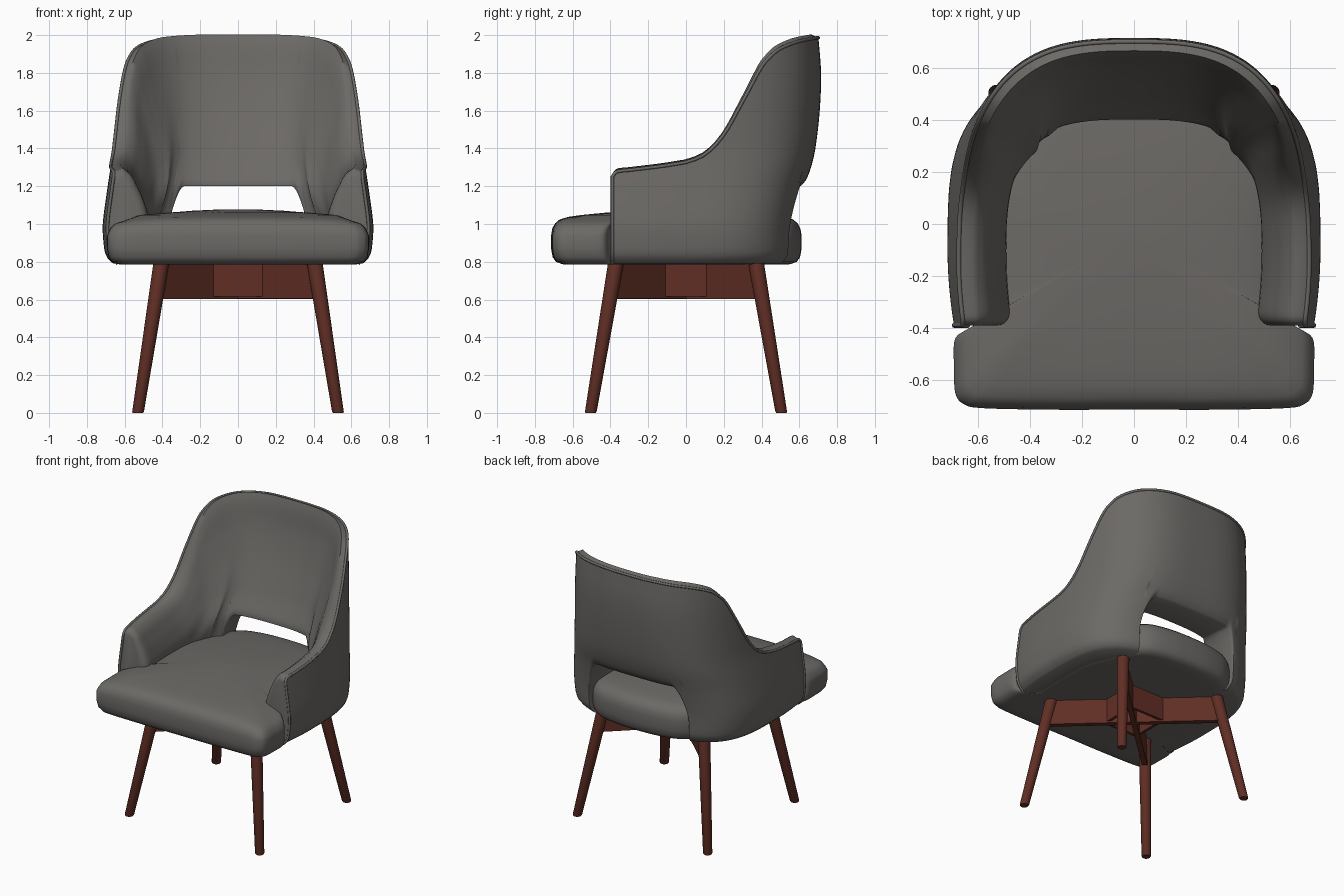
import bpy, bmesh, math
from mathutils import Vector

if "Cube" in bpy.data.objects:
    bpy.data.objects.remove(bpy.data.objects["Cube"])


def material(name, rgb):
    m = bpy.data.materials.new(name)
    m.diffuse_color = (*rgb, 1)
    m.use_nodes = True
    m.node_tree.nodes["Principled BSDF"].inputs["Base Color"].default_value = m.diffuse_color
    return m


GREY = material("grey_fabric", (0.15, 0.142, 0.133))
WOOD = material("red_brown_wood", (0.118, 0.028, 0.018))


def finish(bm, name, mat, mirror=False, angle=40):
    bmesh.ops.recalc_face_normals(bm, faces=bm.faces)
    me = bpy.data.meshes.new(name)
    bm.to_mesh(me)
    bm.free()
    ob = bpy.data.objects.new(name, me)
    bpy.context.collection.objects.link(ob)
    me.materials.append(mat)
    bpy.ops.object.select_all(action='DESELECT')
    ob.select_set(True)
    bpy.context.view_layer.objects.active = ob
    bpy.ops.object.shade_smooth_by_angle(angle=math.radians(angle))
    if mirror:
        ob.modifiers.new("mirror", 'MIRROR')
    return ob


def interp(tab, x):
    """Smooth interpolation through (x, value) pairs."""
    if x <= tab[0][0]:
        return tab[0][1]
    if x >= tab[-1][0]:
        return tab[-1][1]
    i = max(k for k in range(len(tab) - 1) if tab[k][0] <= x)

    def slope(k):
        a, b = tab[max(k - 1, 0)], tab[min(k + 1, len(tab) - 1)]
        return (b[1] - a[1]) / (b[0] - a[0])
    h = tab[i + 1][0] - tab[i][0]
    t = (x - tab[i][0]) / h
    return ((2*t**3 - 3*t**2 + 1) * tab[i][1] + (t**3 - 2*t**2 + t) * h * slope(i)
            + (3*t**2 - 2*t**3) * tab[i + 1][1] + (t**3 - t**2) * h * slope(i + 1))


def bridge(bm, rows, closed):
    n = len(rows[0])
    for a, b in zip(rows, rows[1:]):
        for j in range(n if closed else n - 1):
            k = (j + 1) % n
            bm.faces.new((a[j], a[k], b[k], b[j]))


# ---- wrap-around shell: arms and back in one, open at the lower back ----
HALF_W = [(.79, .68), (.84, .702), (.9, .712), (1.0, .716), (1.2, .69), (1.3, .675), (1.4, .663), (1.7, .656), (2, .65)]
BACK_Y = [(.79, .555), (.84, .57), (1.0, .582), (1.2, .627), (1.3, .662), (1.4, .685), (1.6, .708), (1.8, .715), (2, .70)]
SQUARE = [(.79, 3.4), (1.1, 3.35), (1.6, 3.0), (2, 2.9)]
RIM_Z = [(-.39, 1.25), (-.37, 1.275), (-.3, 1.285), (-.1, 1.31), (0, 1.33), (.1, 1.375), (.2, 1.48),
         (.3, 1.65), (.4, 1.83), (.45, 1.885), (.5, 1.925), (.6, 1.965), (.7, 1.986)]
THICK_BACK = [(0, .20), (.2, .215), (.34, .235), (.5, .20), (.67, .145), (.85, .09), (.95, .06), (1, .035)]
THICK_ARM = [(0, .22), (.5, .22), (.7, .18), (.85, .135), (.94, .10), (1, .05)]
Y0 = -.1


def outer(u, z):
    """Point and outward normal; u < 0 is the straight arm, u >= 0 the curved back."""
    w, b, n = interp(HALF_W, z), interp(BACK_Y, z) - Y0, interp(SQUARE, z)
    if u < 0:
        return Vector((w * (1 - .035 * (u / .29) ** 2), Y0 + u)), Vector((1, 0))
    c, s = max(math.cos(u), 0), math.sin(u)
    x, y = w * c ** (2 / n), b * s ** (2 / n)
    if u > math.pi / 2 - 1e-6:
        x = 0
    nrm = Vector((x ** (n - 1) / w ** n, y ** (n - 1) / b ** n)).normalized()
    bulge = 1 + .36 * nrm.x * nrm.y       # thicker padding in the corners
    return Vector((x, y + Y0)), Vector((nrm.x ** 1.4, nrm.y)).normalized() * bulge


OPEN_X, OPEN_R = .40, .085
stations = [-.29, -.287, -.28, -.27, -.255, -.235, -.2, -.15, -.1, -.05]
stations += [math.pi / 2 * i / 44 for i in range(45)]
for i in range(15):
    x = OPEN_X - OPEN_R * (1 - math.cos(math.pi / 2 * i / 14))
    stations.append(math.acos((x / interp(HALF_W, 1.1)) ** (interp(SQUARE, 1.1) / 2)))
stations.sort()
levels = [0, .015, .035, .06, .1] + [.1 + .9 * i / 18 for i in range(1, 18)] + [.975, 1]

bm = bmesh.new()
rows, rim = [], []
for u in stations:
    z_top = interp(RIM_Z, outer(u, 1.7)[0].y)
    q = min(max((OPEN_X - outer(u, 1.1)[0].x) / OPEN_R, 0), 1)
    z_bot = .79 + .41 * math.sqrt(1 - (1 - q) ** 2)
    front = min((u + .29) / .06, 1)
    slim = .75 + .25 * math.sqrt(max(0, 1 - (1 - front) ** 2)) if u < 0 else 1
    arm = min(max((1.85 - z_top) / .5, 0), 1)
    arm = arm * arm * (3 - 2 * arm)
    out, inn = [], []
    for s in levels:
        z = z_bot + (z_top - z_bot) * s
        p, nrm = outer(u, z)
        soft = .02 * max(0, 1 - (z - z_bot) / .05) ** 2
        f = (z - .79) / (z_top - .79)
        th = (interp(THICK_BACK, f) * (1 - arm) + interp(THICK_ARM, f) * arm) * slim
        a, b = p - nrm * soft, p - nrm * (th - soft * .5)
        if u > math.pi / 2 - 1e-6:
            a.x = b.x = 0
        puff = .016 * max(0, (s - .85) / .15)
        out.append(bm.verts.new((a.x, a.y, z)))
        inn.append(bm.verts.new((b.x, b.y, z + puff)))
    rows.append(out + inn[::-1])
    if u == stations[0]:
        rim += [v.co.copy() for v in out[:-1]]
    rim.append(out[-1].co.copy())
bridge(bm, rows, True)
bm.faces.new(rows[0])
finish(bm, "back_and_arms_shell", GREY, mirror=True, angle=60)

# ---- piping along the rim and the arm fronts ----
cu = bpy.data.curves.new("rim_piping", 'CURVE')
cu.dimensions = '3D'
cu.bevel_depth, cu.bevel_resolution = .009, 2
path = rim + [Vector((-p.x, p.y, p.z)) for p in rim[-2::-1]]
sp = cu.splines.new('POLY')
sp.points.add(len(path) - 1)
for pt, p in zip(sp.points, path):
    pt.co = (*p, 1)
cu.materials.append(GREY)
bpy.context.collection.objects.link(bpy.data.objects.new("rim_piping", cu))

# ---- seat cushion: T-shaped outline, domed top ----
half = [(0, -.713), (.3, -.714), (.58, -.708), (.655, -.692), (.687, -.65), (.692, -.55), (.692, -.46), (.675, -.425),
        (.63, -.40), (.59, -.32), (.585, .1), (.53, .3), (.46, .43), (.39, .52), (.3, .575), (.15, .605), (0, .612)]
xs = [(i, p[0]) for i, p in enumerate(half)]
ys = [(i, p[1]) for i, p in enumerate(half)]
SUB = 5
fine = [(interp(xs, i / SUB), interp(ys, i / SUB)) for i in range((len(half) - 1) * SUB + 1)]
outline = fine + [(-x, y) for x, y in fine[-2:0:-1]]
rings = [(.12, .785), (.06, .787), (.025, .80), (.008, .825), (0, .87), (0, .94), (.006, .975), (.02, 1.003),
         (.045, 1.024), (.09, 1.038), (.16, 1.048), (.28, 1.06), (.42, 1.07), (.56, 1.076)]
bm = bmesh.new()
rows = []
for d, z in rings:
    rows.append([])
    for x, y in outline:
        drop = .02 * (abs(x) / .69) ** 4 if z > .96 and d < .1 else 0
        v = Vector((x, y + .05))
        v = v.lerp(v.normalized() * .64, min(1, max(0, (d - .12) / .4)))
        rows[-1].append(bm.verts.new((v.x * (1 - d / .69), -.05 + v.y * (1 - d / .66), z - drop)))
bridge(bm, rows, True)
for row, z in ((rows[0], .785), (rows[-1], 1.078)):
    c = bm.verts.new((0, -.05, z))
    for j in range(len(row)):
        bm.faces.new((row[j], row[(j + 1) % len(row)], c))
finish(bm, "seat_cushion", GREY, angle=80)

# ---- four tapered, splayed legs ----
for sx, sn in ((1, "right"), (-1, "left")):
    for sy, fn in ((-1, "front"), (1, "back")):
        bm = bmesh.new()
        ends = []
        for x, y, z, r in ((.53, .505, 0, .027), (.529, .504, .006, .031), (.405, .37, .80, .042)):
            ends.append([bm.verts.new((sx * x + r * math.cos(a), sy * y + r * math.sin(a), z))
                         for a in (2 * math.pi * k / 24 for k in range(24))])
        bridge(bm, ends, True)
        bm.faces.new(ends[0])
        bm.faces.new(ends[-1])
        finish(bm, f"{fn}_{sn}_leg", WOOD)


def box(name, size, loc, rot=0):
    bm = bmesh.new()
    bmesh.ops.create_cube(bm, size=1)
    for v in bm.verts:
        v.co = Vector(a * b for a, b in zip(v.co, size))
    ob = finish(bm, name, WOOD, angle=30)
    ob.location, ob.rotation_euler = loc, (0, 0, rot)


# ---- crossed under-frame with square centre collar ----
ang = math.atan2(.385, .418)
box("cross_rail_a", (1.12, .036, .188), (0, 0, .698), ang)
box("cross_rail_b", (1.12, .036, .187), (0, 0, .698), -ang)
for k in range(4):
    a = k * math.pi / 2
    box(f"collar_plate_{k + 1}", (.02, .28, .176), (.135 * math.cos(a), .135 * math.sin(a), .704), a)
